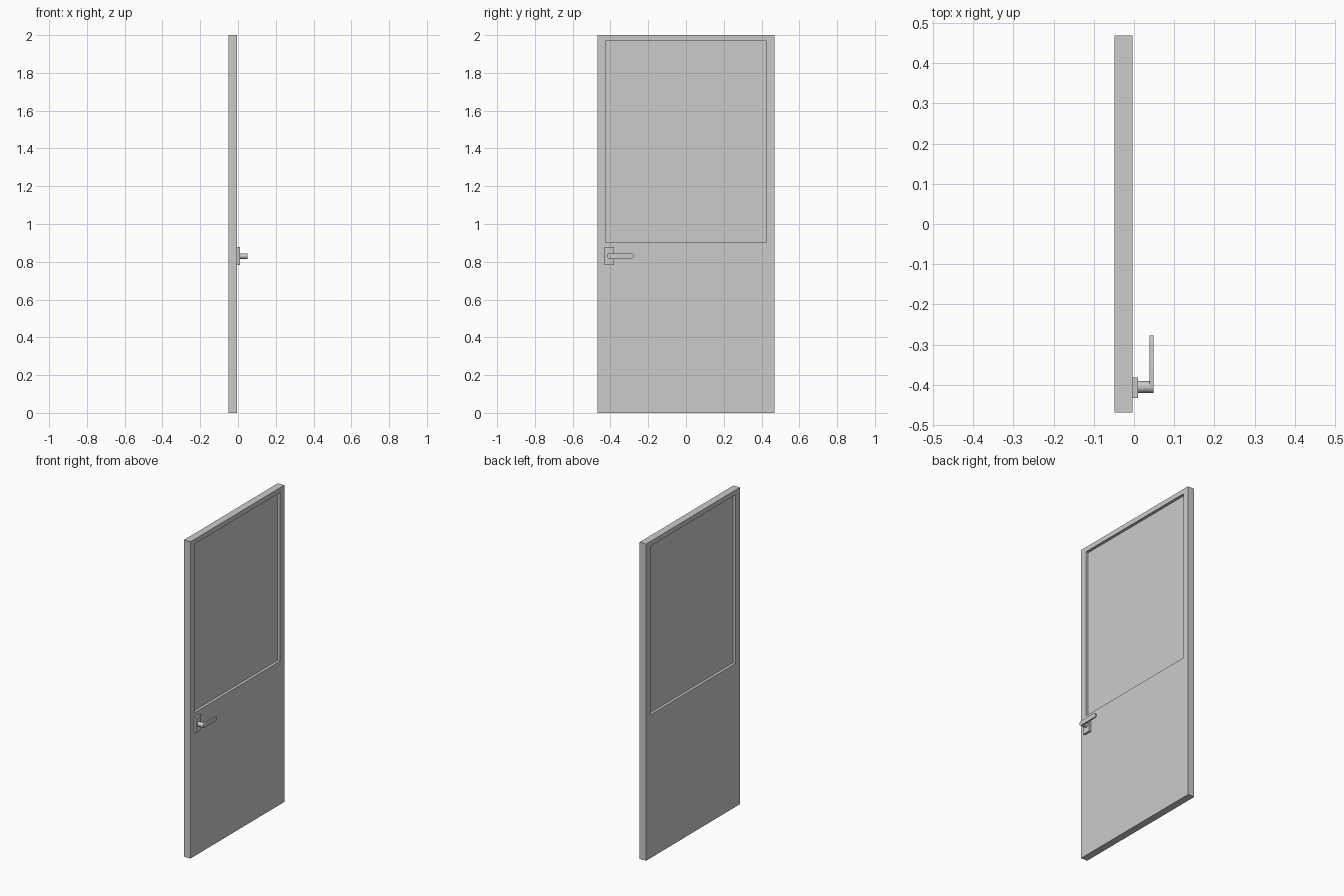
import bpy, bmesh
from math import pi, cos, sin

if "Cube" in bpy.data.objects:
    bpy.data.objects.remove(bpy.data.objects["Cube"])

X_BACK, X_FACE = -0.049, -0.004      # door leaf thickness
HALF_W, HEIGHT = 0.468, 2.0
WIN_Y, WIN_Z0, WIN_Z1 = 0.426, 0.905, 1.97
HUB_Y, HUB_Z, HUB_R = -0.405, 0.83, 0.0145


def extrude_x(name, profile, x0, x1, smooth=False, hole=None):
    """Prism along x from a (y, z) profile; an optional matching hole profile makes a frame."""
    bm = bmesh.new()
    n = len(profile)

    def ring(pts, x):
        return [bm.verts.new((x, y, z)) for y, z in pts]

    outer = [ring(profile, x) for x in (x0, x1)]
    loops = [outer]
    if hole:
        loops.append([ring(hole, x) for x in (x0, x1)])
    for a, b in loops:
        for i in range(n):
            j = (i + 1) % n
            bm.faces.new((a[i], a[j], b[j], b[i]))
    for k in (0, 1):
        if hole:
            o, h = loops[0][k], loops[1][k]
            for i in range(n):
                j = (i + 1) % n
                bm.faces.new((o[i], o[j], h[j], h[i]))
        else:
            bm.faces.new(outer[k])
    bmesh.ops.recalc_face_normals(bm, faces=bm.faces)
    mesh = bpy.data.meshes.new(name)
    bm.to_mesh(mesh)
    bm.free()
    ob = bpy.data.objects.new(name, mesh)
    bpy.context.collection.objects.link(ob)
    if smooth:
        bpy.ops.object.select_all(action='DESELECT')
        ob.select_set(True)
        bpy.context.view_layer.objects.active = ob
        bpy.ops.object.shade_smooth_by_angle(angle=pi / 6)
    return ob


def rect(y0, y1, z0, z1):
    return [(y0, z0), (y1, z0), (y1, z1), (y0, z1)]


def arc(y, z, r, a0, a1, n):
    return [(y + r * cos(a0 + (a1 - a0) * i / n), z + r * sin(a0 + (a1 - a0) * i / n))
            for i in range(n + 1)]


# Door leaf with an opening through its upper half
window = rect(-WIN_Y, WIN_Y, WIN_Z0, WIN_Z1)
extrude_x("door_leaf", rect(-HALF_W, HALF_W, 0, HEIGHT), X_BACK, X_FACE, hole=window)

# Thin pane set back from both faces
mid = (X_BACK + X_FACE) / 2
extrude_x("window_pane", window, mid - 0.005, mid + 0.005)

# Handle: backplate, round spindle, flat round-ended lever
extrude_x("handle_plate", rect(-0.432, -0.382, 0.783, 0.878), X_FACE, 0.01)
extrude_x("handle_spindle", arc(HUB_Y, HUB_Z, HUB_R, 0, 2 * pi, 32)[:-1], 0.01, 0.049, smooth=True)
lever = (arc(HUB_Y, HUB_Z, HUB_R, pi / 2, 3 * pi / 2, 16)
         + arc(-0.277 - HUB_R, HUB_Z, HUB_R, -pi / 2, pi / 2, 16))
extrude_x("handle_lever", lever, 0.039, 0.049, smooth=True)
